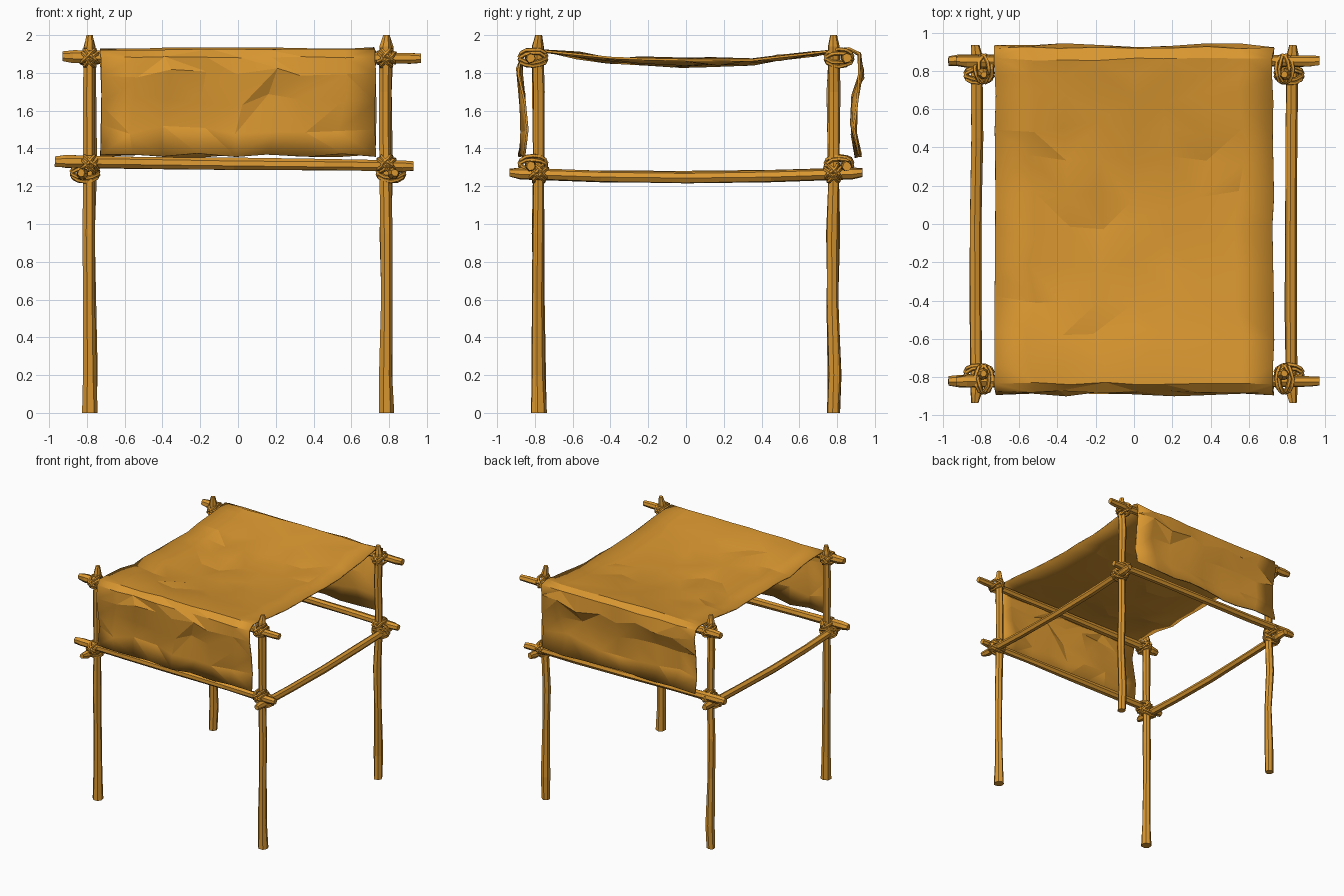
import bpy, bmesh, math, random
from mathutils import Vector

random.seed(7)
if "Cube" in bpy.data.objects:
    bpy.data.objects.remove(bpy.data.objects["Cube"])

mat = bpy.data.materials.new("warm_ochre")
mat.use_nodes = True
OCHRE = (0.70, 0.31, 0.03, 1)
mat.diffuse_color = OCHRE
mat.node_tree.nodes["Principled BSDF"].inputs["Base Color"].default_value = OCHRE


def finish(name, bm):
    bmesh.ops.recalc_face_normals(bm, faces=bm.faces)
    mesh = bpy.data.meshes.new(name)
    bm.to_mesh(mesh)
    bm.free()
    mesh.materials.append(mat)
    obj = bpy.data.objects.new(name, mesh)
    bpy.context.collection.objects.link(obj)
    return obj


def pole(name, stations, sides=7, wobble=0.003):
    """Rough-hewn pole through (point, radius) stations."""
    bm = bmesh.new()
    axis = (Vector(stations[-1][0]) - Vector(stations[0][0])).normalized()
    u = axis.orthogonal().normalized()
    v = axis.cross(u)
    rings = []
    for point, radius in stations:
        ring = []
        for i in range(sides):
            a = math.tau * i / sides
            r = radius + random.uniform(-wobble, wobble)
            ring.append(bm.verts.new(Vector(point) + (u * math.cos(a) + v * math.sin(a)) * r))
        rings.append(ring)
    for low, high in zip(rings, rings[1:]):
        for i in range(sides):
            j = (i + 1) % sides
            bm.faces.new((low[i], low[j], high[j], high[i]))
    bm.faces.new(rings[0])
    bm.faces.new(rings[-1])
    return finish(name, bm)


def rope_loop(bm, center, a_axis, b_axis, a_len, b_len, thick=0.011, steps=12, sides=5):
    """Closed oval of rope spanned by two perpendicular axes."""
    normal = a_axis.cross(b_axis)
    rings = []
    for i in range(steps):
        t = math.tau * i / steps
        out = a_axis * math.cos(t) + b_axis * math.sin(t)
        mid = center + a_axis * a_len * math.cos(t) + b_axis * b_len * math.sin(t)
        mid += normal * random.uniform(-0.005, 0.005)
        rings.append([bm.verts.new(mid + (out * math.cos(math.tau * k / sides)
                                          + normal * math.sin(math.tau * k / sides)) * thick)
                      for k in range(sides)])
    for i in range(steps):
        p, q = rings[i], rings[(i + 1) % steps]
        for k in range(sides):
            m = (k + 1) % sides
            bm.faces.new((p[k], p[m], q[m], q[k]))


def lashing(name, center, along, across):
    """Crossed rope loops around a post and a beam."""
    bm = bmesh.new()
    up = Vector((0, 0, 1))
    for tilt in (1, -1):
        slant = (along + up * tilt).normalized()
        for shift in (-0.012, 0.012):
            offset = slant.cross(across) * shift
            rope_loop(bm, center + offset, across, slant, 0.07, 0.05)
    finish(name, bm)


X, Y = Vector((1, 0, 0)), Vector((0, 1, 0))
SIDES = (("left", 1), ("right", -1))
ENDS = (("front", -1), ("back", 1))

# Four corner posts with chamfered tops, and their lashings
for side, sx in SIDES:
    for end, sy in ENDS:
        x, y = sx * 0.785, sy * 0.78
        foot = 0.042 if end == "front" else 0.034
        stations = [((x, y, 0), foot)]
        for z, r in ((0.2, 0.036), (0.6, 0.031), (0.95, 0.033), (1.3, 0.031),
                     (1.7, 0.032), (1.94, 0.031)):
            stations.append(((x + random.uniform(-0.007, 0.007),
                              y + random.uniform(-0.007, 0.007), z), r))
        stations.append(((x, y, 2.0), 0.017))
        pole(f"{end}_{side}_post", stations)
        lashing(f"{end}_{side}_top_lashing", Vector((x, sy * 0.81, 1.88)), X, Y)
        lashing(f"{end}_{side}_cross_lashing", Vector((x, sy * 0.81, 1.315)), X, Y)
        lashing(f"{end}_{side}_side_lashing", Vector((sx * 0.81, y, 1.27)), Y, X)

# Beams running left to right: canopy supports and lower rails
for end, y in (("front", -0.822), ("back", 0.852)):
    for level, z, lo, hi in (("top_beam", 1.882, -0.93, 0.97), ("lower_rail", 1.318, -0.97, 0.93)):
        drop = 0.012 if level == "lower_rail" else 0.004
        stations = [((lo, y, z + drop), 0.026)]
        for f in (0.03, 0.25, 0.5, 0.75, 0.97):
            stations.append(((lo + (hi - lo) * f, y + random.uniform(-0.004, 0.004),
                              z + drop * (1 - 2 * f)), 0.034 - 0.005 * f))
        stations.append(((hi, y, z - drop), 0.024))
        pole(f"{end}_{level}", stations)

# Lower side rails, bowed slightly downward
for side, sx in SIDES:
    stations = [((sx * 0.83, -0.935, 1.272), 0.02)]
    for f in (-0.88, -0.45, 0, 0.45, 0.88):
        stations.append(((sx * (0.825 + random.uniform(-0.006, 0.006)), f,
                          1.272 - 0.025 * (1 - f * f)), 0.032))
    stations.append(((sx * 0.83, 0.935, 1.272), 0.022))
    pole(f"{side}_side_rail", stations)

# Cloth canopy: one sheet draped over both top beams
profile = [(-0.87, 1.365), (-0.855, 1.5), (-0.865, 1.66), (-0.88, 1.8), (-0.872, 1.88),
           (-0.83, 1.918), (-0.74, 1.912)]
profile += [(y / 10, 1.868 + 0.05 * (y / 7.4) ** 2) for y in (-5.8, -4, -2.2, -0.4, 1.4, 3.2, 5, 6.6)]
profile += [(0.78, 1.914), (0.86, 1.926), (0.915, 1.9), (0.925, 1.8),
            (0.895, 1.66), (0.89, 1.5), (0.91, 1.36)]
COLS = 9
bm = bmesh.new()
rows = []
for y, z in profile:
    row = []
    for c in range(COLS):
        s = 2 * c / (COLS - 1) - 1
        on_top = abs(y) < 0.72
        inner = 1 - s * s
        edge = abs(s) == 1
        px = s * 0.727 + random.uniform(-1, 1) * (0.006 if edge else 0.035)
        py, pz = y, z
        if on_top:
            py += random.uniform(-0.045, 0.045)
            pz += random.uniform(-0.016, 0.01) - 0.022 * inner * (1 - (y / 0.8) ** 2)
        elif z < 1.85:
            py += random.uniform(-0.017, 0.017)
            pz += random.uniform(-0.01, 0.01) if z < 1.4 else random.uniform(-0.03, 0.03)
        else:
            py += random.uniform(-0.008, 0.008)
            pz += random.uniform(-0.004, 0.006)
        row.append(bm.verts.new((px, py, pz)))
    rows.append(row)
for r, (a, b) in enumerate(zip(rows, rows[1:])):
    for c in range(COLS - 1):
        q = (a[c], a[c + 1], b[c + 1], b[c])
        if random.random() < 0.5:
            q = q[1:] + q[:1]
        bm.faces.new((q[0], q[1], q[2]))
        bm.faces.new((q[0], q[2], q[3]))
canopy = finish("cloth_canopy", bm)
solid = canopy.modifiers.new("thickness", "SOLIDIFY")
solid.thickness = 0.012
solid.offset = 0

# Soften only the gentle folds of the cloth
bpy.ops.object.select_all(action="DESELECT")
canopy.select_set(True)
bpy.context.view_layer.objects.active = canopy
bpy.ops.object.shade_smooth_by_angle(angle=math.radians(12))
